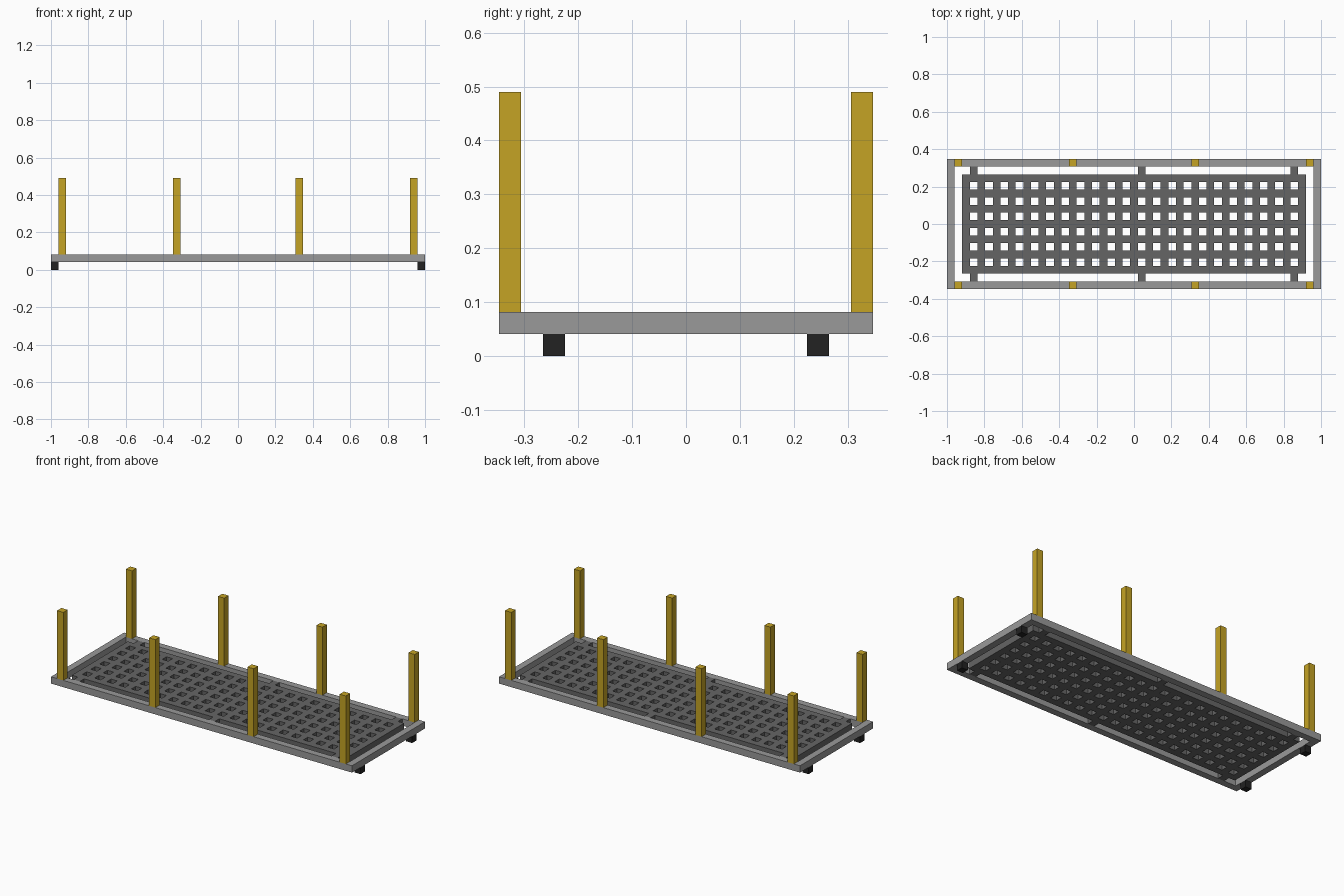
import bpy, bmesh

if "Cube" in bpy.data.objects:
    bpy.data.objects.remove(bpy.data.objects["Cube"], do_unlink=True)

U = 2 / 49  # one bar width; all parts sit on this module


def material(name, rgb):
    mat = bpy.data.materials.new(name)
    mat.use_nodes = True
    mat.diffuse_color = (*rgb, 1)
    bsdf = next(n for n in mat.node_tree.nodes if n.type == "BSDF_PRINCIPLED")
    bsdf.inputs["Base Color"].default_value = (*rgb, 1)
    return mat


frame_grey = material("frame grey", (0.32, 0.32, 0.32))
grate_grey = material("grate dark grey", (0.13, 0.13, 0.13))
post_yellow = material("post yellow", (0.56, 0.37, 0.018))
foot_black = material("foot black", (0.016, 0.016, 0.016))


def add_object(name, bm, mat, location):
    mesh = bpy.data.meshes.new(name)
    bm.to_mesh(mesh)
    bm.free()
    mesh.materials.append(mat)
    obj = bpy.data.objects.new(name, mesh)
    obj.location = [c * U for c in location]
    bpy.context.collection.objects.link(obj)
    return obj


def box(name, mat, center, size):
    """Box given in module units."""
    bm = bmesh.new()
    bmesh.ops.create_cube(bm, size=1)
    bmesh.ops.scale(bm, vec=[s * U for s in size], verts=bm.verts)
    return add_object(name, bm, mat, center)


# Outer frame
for side, word in ((-1, "front"), (1, "back")):
    box(f"{word}_rail", frame_grey, (0, side * 8, 1.5), (49, 1, 1))
for side, word in ((-1, "right"), (1, "left")):
    box(f"{word}_end_rail", frame_grey, (side * 24, 0, 1.5), (1, 15, 1))

# Perforated deck: a grid with every second cell removed, then thickened
NX, NY = 45, 13
bm = bmesh.new()
bmesh.ops.create_grid(bm, x_segments=NX, y_segments=NY, size=0.5)
bmesh.ops.scale(bm, vec=(NX * U, NY * U, 1), verts=bm.verts)
holes = []
for face in bm.faces:
    c = face.calc_center_median()
    col = round(c.x / U + (NX - 1) / 2)
    row = round(c.y / U + (NY - 1) / 2)
    if col % 2 and row % 2:
        holes.append(face)
bmesh.ops.delete(bm, geom=holes, context="FACES")
deck = add_object("grate_deck", bm, grate_grey, (0, 0, 1.5))
solid = deck.modifiers.new("thickness", "SOLIDIFY")
solid.thickness = U
solid.offset = 0

# Mirrored front and back parts
for side, word in ((-1, "front"), (1, "back")):
    for i, x in enumerate((-21, 1, 21)):
        box(f"{word}_grate_tab_{i + 1}", grate_grey, (x, side * 7, 1.5), (1, 1, 1))
    for i, x in enumerate((-23, -8, 8, 23)):
        box(f"{word}_post_{i + 1}", post_yellow, (x, side * 8, 7), (1, 1, 10))
    for x, end in ((-24, "right"), (24, "left")):
        box(f"{word}_{end}_foot", foot_black, (x, side * 6, 0.5), (1, 1, 1))
